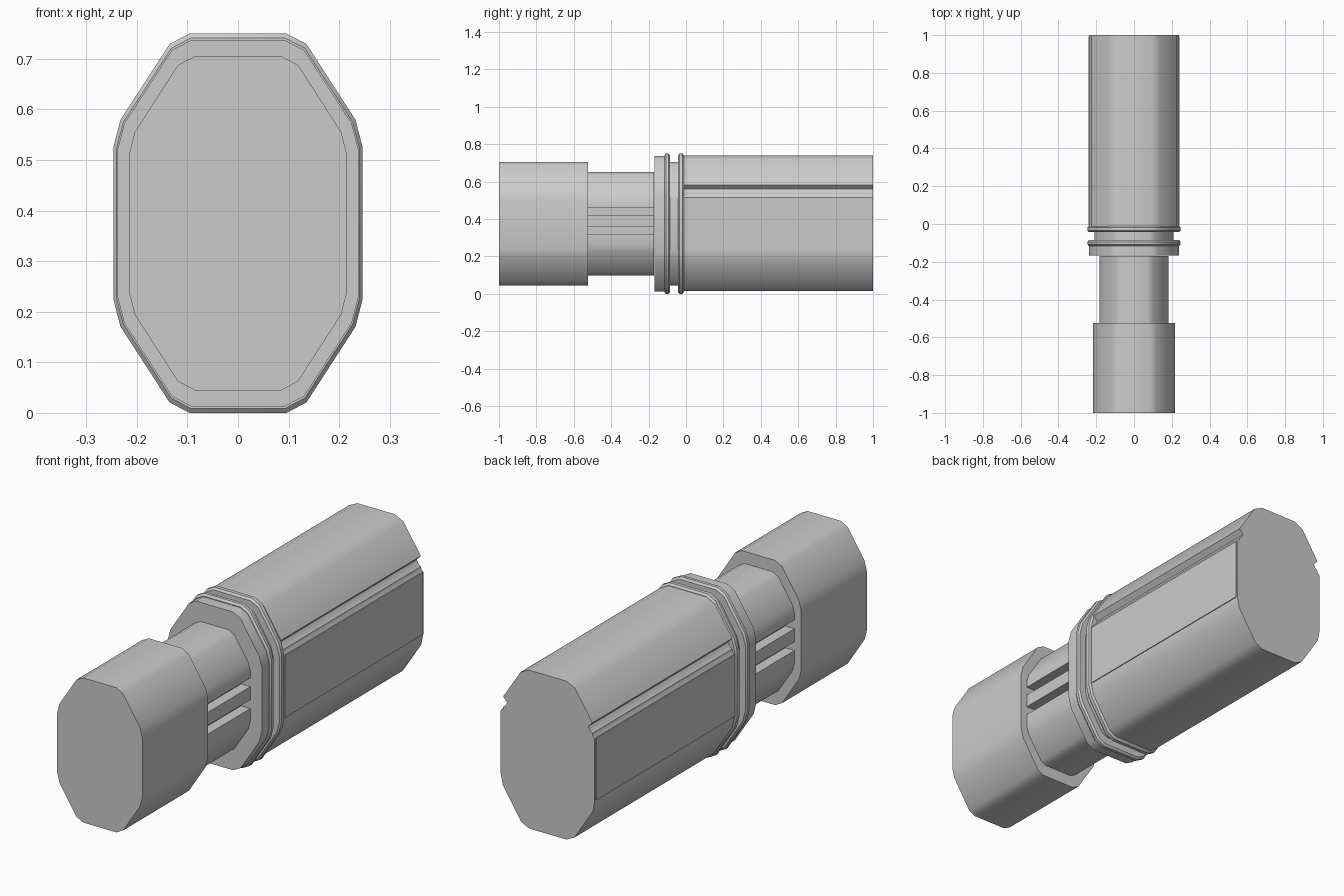
import bpy, bmesh, math

if "Cube" in bpy.data.objects:
    bpy.data.objects.remove(bpy.data.objects["Cube"])

CZ = 0.375  # height of the long axis


def octagon(hw, hh):
    """Right half of the bevelled octagon outline, top to bottom."""
    q = [(0.39, 1.0), (0.55, 0.945), (0.945, 0.545), (1.0, 0.405)]
    q = [(x * hw, z * hh) for x, z in q]
    return q + [(x, -z) for x, z in reversed(q)]


def loft(name, rings):
    """Skin a list of (y, right half outline), mirrored in x, with end caps."""
    bm = bmesh.new()
    loops = []
    for y, half in rings:
        pts = half + [(-x, z) for x, z in reversed(half)]
        loops.append([bm.verts.new((x, y, CZ + z)) for x, z in pts])
    for a, b in zip(loops, loops[1:]):
        n = len(a)
        for i in range(n):
            j = (i + 1) % n
            bm.faces.new((a[i], a[j], b[j], b[i]))
    bm.faces.new(loops[0])
    bm.faces.new(loops[-1])
    bmesh.ops.recalc_face_normals(bm, faces=bm.faces)
    me = bpy.data.meshes.new(name)
    bm.to_mesh(me)
    bm.free()
    ob = bpy.data.objects.new(name, me)
    bpy.context.collection.objects.link(ob)
    bpy.ops.object.select_all(action='DESELECT')
    ob.select_set(True)
    bpy.context.view_layer.objects.active = ob
    bpy.ops.object.shade_smooth_by_angle(angle=math.radians(33))
    return ob


def prism(name, y0, y1, half):
    return loft(name, [(y0, half), (y1, half)])


# Front end block
prism("front_block", -1.0, -0.525, octagon(0.216, 0.331))

# Neck with two grooves along each side
neck = octagon(0.182, 0.276)
grooves = []
for top, bottom in ((0.085, 0.045), (-0.015, -0.055)):
    grooves += [(0.182, top), (0.135, top), (0.135, bottom), (0.182, bottom)]
prism("neck", -0.525, -0.17, neck[:4] + grooves + neck[4:])

# Collar and the waist between the flanges
prism("collar", -0.168, -0.108, octagon(0.238, 0.362))
prism("waist", -0.108, -0.03, octagon(0.21, 0.331))

# Two chamfered flanges
big, small = octagon(0.246, 0.375), octagon(0.240, 0.366)
for name, y0, y1 in (("flange_front", -0.116, -0.086), ("flange_rear", -0.043, -0.01)):
    loft(name, [(y0, small), (y0 + 0.008, big), (y1 - 0.008, big), (y1, small)])

# Main body with a stepped channel along each upper side edge
body = [(0.095, 0.364), (0.138, 0.343), (0.226, 0.208),
        (0.205, 0.186), (0.212, 0.172), (0.226, 0.160), (0.228, 0.150), (0.238, 0.138),
        (0.238, -0.147), (0.228, -0.197), (0.135, -0.341), (0.095, -0.361)]
prism("main_body", -0.012, 1.0, body)

# Thin raised panels on the flat sides
for name, s in (("panel_right", 1), ("panel_left", -1)):
    bpy.ops.mesh.primitive_cube_add(size=1, location=(s * 0.238, 0.493, CZ - 0.002))
    panel = bpy.context.object
    panel.name = name
    panel.scale = (0.008, 1.0, 0.284)
